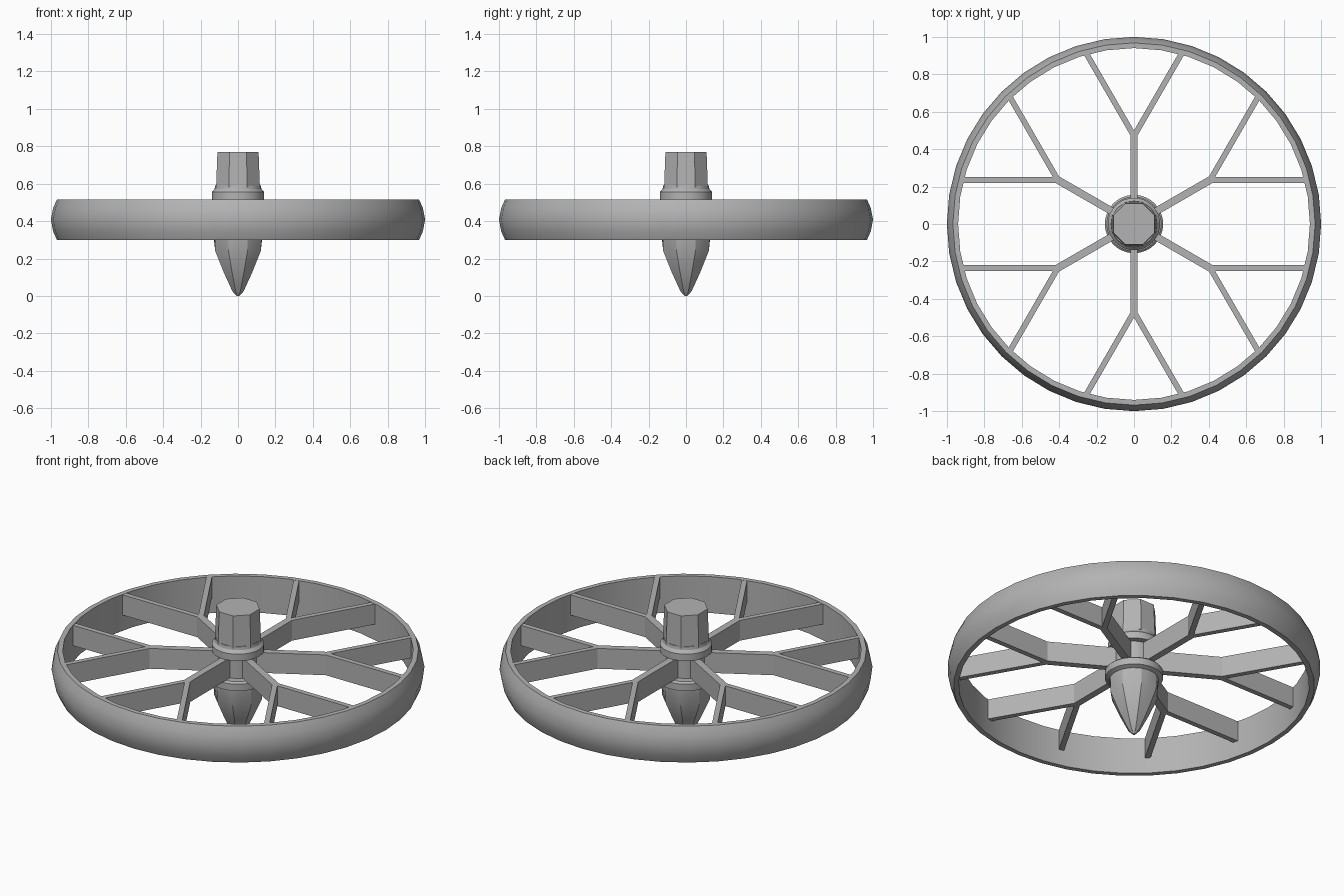
import bpy, bmesh, math
from mathutils import Matrix, Vector

cube = bpy.data.objects.get("Cube")
if cube:
    bpy.data.objects.remove(cube, do_unlink=True)

grey = bpy.data.materials.new("plain grey")
grey.use_nodes = True
grey.diffuse_color = (0.45, 0.45, 0.45, 1)
grey.node_tree.nodes["Principled BSDF"].inputs["Base Color"].default_value = grey.diffuse_color


def finish(name, bm, angle=None):
    bmesh.ops.recalc_face_normals(bm, faces=bm.faces)
    mesh = bpy.data.meshes.new(name)
    bm.to_mesh(mesh)
    bm.free()
    mesh.materials.append(grey)
    obj = bpy.data.objects.new(name, mesh)
    bpy.context.collection.objects.link(obj)
    if angle:
        bpy.ops.object.select_all(action='DESELECT')
        obj.select_set(True)
        bpy.context.view_layer.objects.active = obj
        bpy.ops.object.shade_smooth_by_angle(angle=math.radians(angle))
    return obj


def lathe(name, profile, sides, angle, closed=False):
    """Spin (radius, height, octagonal) rings about z."""
    bm = bmesh.new()
    rings = []
    for r, z, octagonal in profile:
        ring = []
        for k in range(sides):
            a = math.tau * k / sides
            off = (a + math.pi / 8) % (math.pi / 4) - math.pi / 8
            rad = r / math.cos(off) if octagonal else r
            ring.append(bm.verts.new((rad * math.cos(a), rad * math.sin(a), z)))
        rings.append(ring)
    pairs = list(zip(rings, rings[1:]))
    if closed:
        pairs.append((rings[-1], rings[0]))
    else:
        bm.faces.new(rings[0])
        bm.faces.new(rings[-1])
    for low, high in pairs:
        for k in range(sides):
            n = (k + 1) % sides
            bm.faces.new((low[k], low[n], high[n], high[k]))
    return finish(name, bm, angle)


# Rim: bulging outside, straight inside
rim = [(0.94, 0.30), (0.968, 0.30), (0.988, 0.345), (1.0, 0.408),
       (0.988, 0.47), (0.968, 0.515), (0.94, 0.515)]
lathe("rim", [(r, z, False) for r, z in rim], 40, 30, closed=True)

# Pointed foot, octagonal towards the tip
lathe("foot", [(0.008, 0.0, True), (0.03, 0.025, True), (0.078, 0.13, True),
               (0.122, 0.24, True), (0.132, 0.335, False),
               (0.156, 0.345, False), (0.156, 0.385, False),
               (0.145, 0.395, False)], 32, 25)

# Shaft and collar
lathe("shaft", [(0.105, 0.38, False), (0.105, 0.53, False)], 32, 30)
lathe("collar", [(0.14, 0.515, False), (0.14, 0.555, False),
                 (0.125, 0.572, False), (0.122, 0.59, False)], 32, 30)

# Octagonal grip
lathe("grip", [(0.117, 0.58, True), (0.11, 0.77, True)], 32, 25)


# Forked spokes
def bar(bm, start, end, width):
    run = end - start
    mid = (start + end) / 2
    place = (Matrix.Translation((mid.x, mid.y, 0.454))
             @ Matrix.Rotation(math.atan2(run.y, run.x), 4, 'Z')
             @ Matrix.Diagonal((run.length, width, 0.12, 1)))
    bmesh.ops.create_cube(bm, size=1, matrix=place)


for i in range(6):
    bm = bmesh.new()
    turn = Matrix.Rotation(math.radians(30 + 60 * i), 2)
    fork = Vector((0.47, 0))
    bar(bm, turn @ Vector((0.08, 0)), turn @ Vector((0.478, 0)), 0.04)
    for side in (-1, 1):
        branch = Vector((math.cos(math.pi / 6), side * math.sin(math.pi / 6)))
        bar(bm, turn @ (fork - branch * 0.005), turn @ (fork + branch * 0.515), 0.03)
    finish("spoke_" + str(i + 1), bm)
